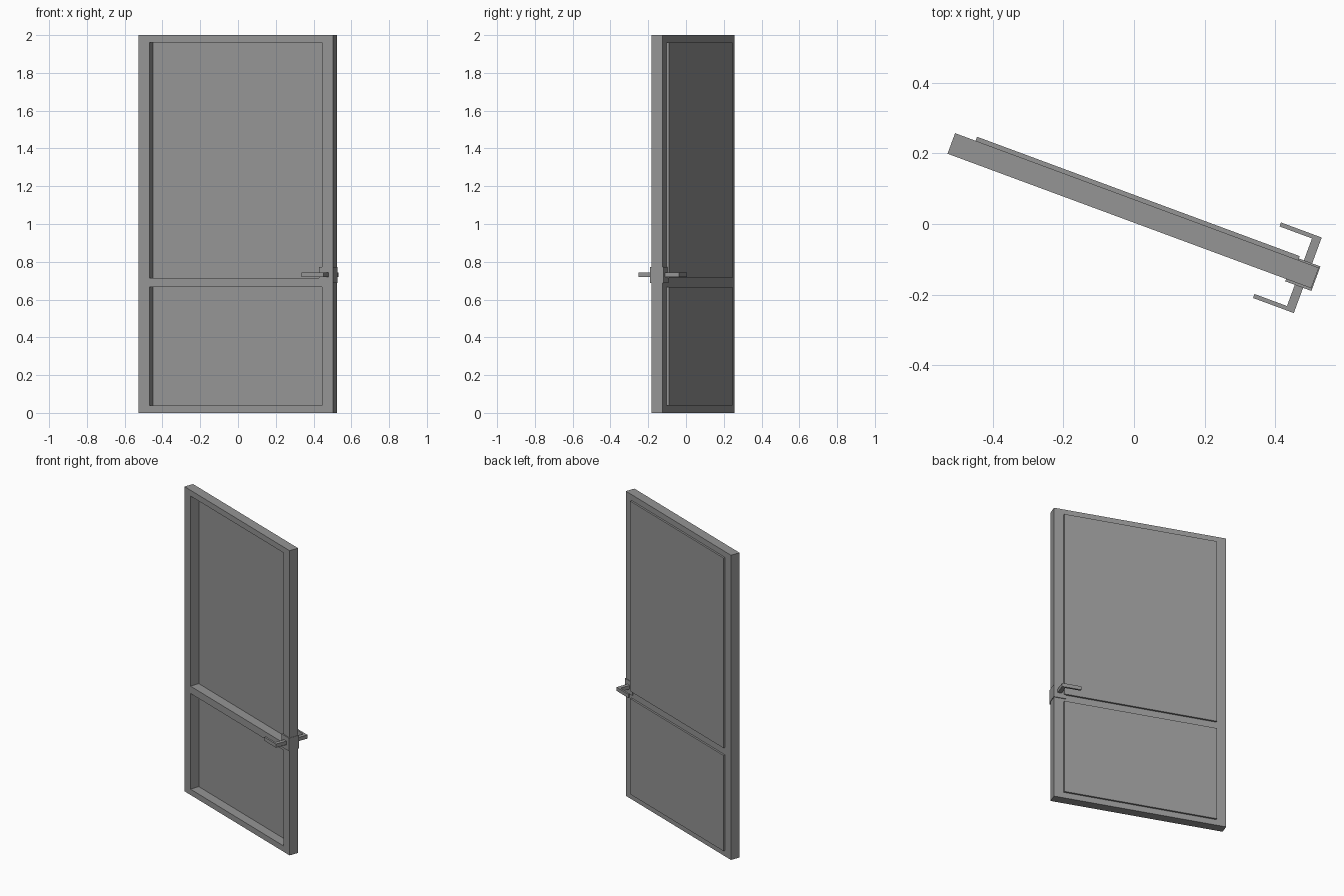
import bpy, bmesh, math
from mathutils import Matrix

cube = bpy.data.objects.get("Cube")
if cube:
    bpy.data.objects.remove(cube, do_unlink=True)

# One plain grey for the whole door
grey = bpy.data.materials.new("plain grey")
grey.use_nodes = True
colour = (0.3, 0.3, 0.3, 1)
grey.diffuse_color = colour
grey.node_tree.nodes["Principled BSDF"].inputs["Base Color"].default_value = colour

# Door space: u along the width, v through the thickness, z up
WIDTH, DEPTH, HEIGHT = 1.098, 0.062, 2.0
STILE, RAIL = 0.062, 0.038
MID_LOW, MID_HIGH = 0.666, 0.714
DOOR = Matrix.Translation((-0.528, 0.199, 0)) @ Matrix.Rotation(math.radians(-20.3), 4, 'Z')


def finish(name, bm):
    mesh = bpy.data.meshes.new(name)
    bmesh.ops.recalc_face_normals(bm, faces=bm.faces)
    bm.to_mesh(mesh)
    bm.free()
    mesh.materials.append(grey)
    obj = bpy.data.objects.new(name, mesh)
    obj.matrix_world = DOOR
    bpy.context.collection.objects.link(obj)
    return obj


def box(name, u, v, z):
    bm = bmesh.new()
    spans = (u, v, z)
    centre = [sum(s) / 2 for s in spans]
    size = [s[1] - s[0] for s in spans]
    bmesh.ops.create_cube(bm, size=1, matrix=Matrix.Translation(centre) @ Matrix.Diagonal((*size, 1)))
    return finish(name, bm)


def frame():
    # Grid of cells with the two openings left out, extruded through the thickness
    us = (0, STILE, WIDTH - STILE, WIDTH)
    zs = (0, RAIL, MID_LOW, MID_HIGH, HEIGHT - RAIL, HEIGHT)
    bm = bmesh.new()
    grid = [[bm.verts.new((u, 0, z)) for u in us] for z in zs]
    for j in range(len(zs) - 1):
        for i in range(len(us) - 1):
            if not (i == 1 and j in (1, 3)):
                bm.faces.new((grid[j][i], grid[j][i + 1], grid[j + 1][i + 1], grid[j + 1][i]))
    out = bmesh.ops.extrude_face_region(bm, geom=bm.faces[:])
    moved = [g for g in out["geom"] if isinstance(g, bmesh.types.BMVert)]
    bmesh.ops.translate(bm, verts=moved, vec=(0, DEPTH, 0))
    bmesh.ops.recalc_face_normals(bm, faces=bm.faces)
    bmesh.ops.dissolve_limit(bm, angle_limit=0.01, verts=bm.verts, edges=bm.edges)
    return finish("door_frame", bm)


frame()

# Panels standing slightly proud of the back
for name, low, high in (("lower_panel", RAIL, MID_LOW), ("upper_panel", MID_HIGH, HEIGHT - RAIL)):
    box(name, (STILE, WIDTH - STILE), (DEPTH - 0.001, DEPTH + 0.012), (low, high))

# Lock case wrapped round the free edge
box("lock_case", (1.022, WIDTH + 0.003), (-0.007, DEPTH + 0.005), (0.687, 0.772))


# Lever handle on each side: neck with a return arm
def lever(name, face, side):
    outer, inner = face + side * 0.083, face + side * 0.071
    bm = bmesh.new()
    outline = ((1.076, face), (1.076, outer), (0.953, outer), (0.953, inner), (1.051, inner), (1.051, face))
    base = bm.faces.new([bm.verts.new((u, v, 0.72)) for u, v in outline])
    out = bmesh.ops.extrude_face_region(bm, geom=[base])
    top = [g for g in out["geom"] if isinstance(g, bmesh.types.BMVert)]
    bmesh.ops.translate(bm, verts=top, vec=(0, 0, 0.024))
    return finish(name, bm)


lever("front_handle", 0, -1)
lever("back_handle", DEPTH, 1)
